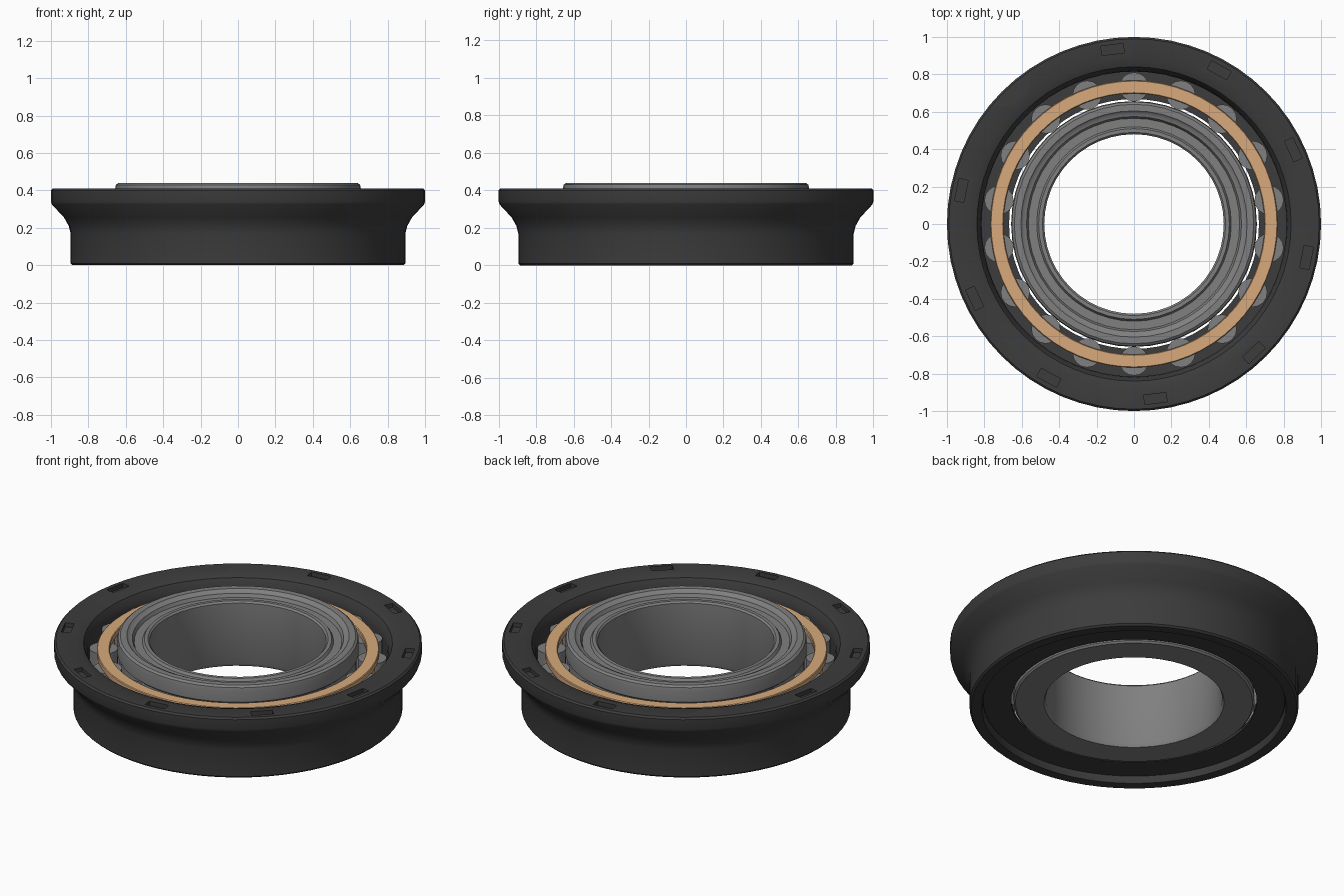
import bpy, bmesh, math
from math import sin, cos, pi, radians

if "Cube" in bpy.data.objects:
    bpy.data.objects.remove(bpy.data.objects["Cube"])


def material(name, rgb):
    m = bpy.data.materials.new(name)
    m.diffuse_color = (*rgb, 1)
    m.use_nodes = True
    m.node_tree.nodes["Principled BSDF"].inputs["Base Color"].default_value = m.diffuse_color
    return m


BLACK = material("dark steel", (0.045, 0.045, 0.045))
GREY = material("grey steel", (0.215, 0.215, 0.215))
BRASS = material("pale brass", (0.68, 0.40, 0.20))


def finish(name, bm, mat, smooth=True):
    bmesh.ops.recalc_face_normals(bm, faces=bm.faces)
    me = bpy.data.meshes.new(name)
    bm.to_mesh(me)
    bm.free()
    ob = bpy.data.objects.new(name, me)
    bpy.context.collection.objects.link(ob)
    me.materials.append(mat)
    if smooth:
        smooth_shade(ob)
    return ob


def smooth_shade(ob):
    bpy.ops.object.select_all(action='DESELECT')
    ob.select_set(True)
    bpy.context.view_layer.objects.active = ob
    bpy.ops.object.shade_smooth_by_angle(angle=radians(32))


def lathe(name, profile, mat, n=64, smooth=True):
    """Revolve a closed (radius, z) profile around z."""
    bm = bmesh.new()
    rings = [[bm.verts.new((r * cos(2 * pi * i / n), r * sin(2 * pi * i / n), z))
              for r, z in profile] for i in range(n)]
    k = len(profile)
    for i in range(n):
        a, b = rings[i], rings[(i + 1) % n]
        for j in range(k):
            bm.faces.new((a[j], b[j], b[(j + 1) % k], a[(j + 1) % k]))
    return finish(name, bm, mat, smooth)


def add_box(bm, radius, angle, z, size):
    """Box on a circle, its x size pointing along the radius."""
    vs = bmesh.ops.create_cube(bm, size=1)["verts"]
    for v in vs:
        x, y = radius + v.co.x * size[0], v.co.y * size[1]
        v.co = (x * cos(angle) - y * sin(angle),
                x * sin(angle) + y * cos(angle), z + v.co.z * size[2])


# Flanged outer ring
outer = lathe("outer_ring", [
    (0.885, 0), (0.895, 0.01), (0.895, 0.17), (0.905, 0.21), (0.93, 0.255),
    (0.995, 0.325), (1.0, 0.34), (1.0, 0.40), (0.99, 0.41), (0.88, 0.41),
    (0.84, 0.395), (0.82, 0.36), (0.815, 0.33), (0.815, 0.06), (0.825, 0.05),
    (0.825, 0.01), (0.83, 0)], BLACK, smooth=False)

# Ten shallow pockets in the flange top
bm = bmesh.new()
for i in range(10):
    add_box(bm, 0.94, radians(97 - 36 * i), 0.41, (0.05, 0.12, 0.05))
cutter = finish("pocket_cutter", bm, BLACK, smooth=False)
cutter.hide_render = True
mod = outer.modifiers.new("pockets", 'BOOLEAN')
mod.operation = 'DIFFERENCE'
mod.solver = 'EXACT'
mod.object = cutter
bpy.context.view_layer.objects.active = outer
bpy.ops.object.modifier_apply(modifier="pockets")
bpy.data.objects.remove(cutter)
smooth_shade(outer)

# Inner ring with a stepped top face and raceway
lathe("inner_ring", [
    (0.48, 0.05), (0.48, 0.41), (0.49, 0.42), (0.51, 0.42), (0.52, 0.405),
    (0.565, 0.405), (0.575, 0.425), (0.595, 0.43), (0.605, 0.44), (0.64, 0.44),
    (0.653, 0.43), (0.657, 0.41), (0.657, 0.345), (0.645, 0.335),
    (0.645, 0.09), (0.655, 0.08), (0.655, 0.04), (0.645, 0.03), (0.49, 0.03)],
    GREY, n=48)

# Rollers between the rings
N = 18
bm = bmesh.new()
for i in range(N):
    a = 2 * pi * (i + 0.5) / N
    vs = bmesh.ops.create_cone(bm, cap_ends=True, segments=16, radius1=0.078,
                               radius2=0.078, depth=0.27)["verts"]
    bmesh.ops.translate(bm, verts=vs, vec=(0.733 * cos(a), 0.733 * sin(a), 0.2))
finish("rollers", bm, GREY)

# Brass cage ring with bars between the rollers
lathe("cage_ring", [(0.698, 0.33), (0.768, 0.33), (0.768, 0.358), (0.764, 0.362),
                    (0.702, 0.362), (0.698, 0.358)], BRASS)
bm = bmesh.new()
for i in range(N):
    add_box(bm, 0.733, 2 * pi * i / N, 0.2, (0.06, 0.06, 0.27))
finish("cage_bars", bm, BRASS)

# Dark shield closing the underside
lathe("bottom_shield", [(0.668, 0.04), (0.82, 0.04), (0.82, 0.055), (0.668, 0.055)], BLACK)
